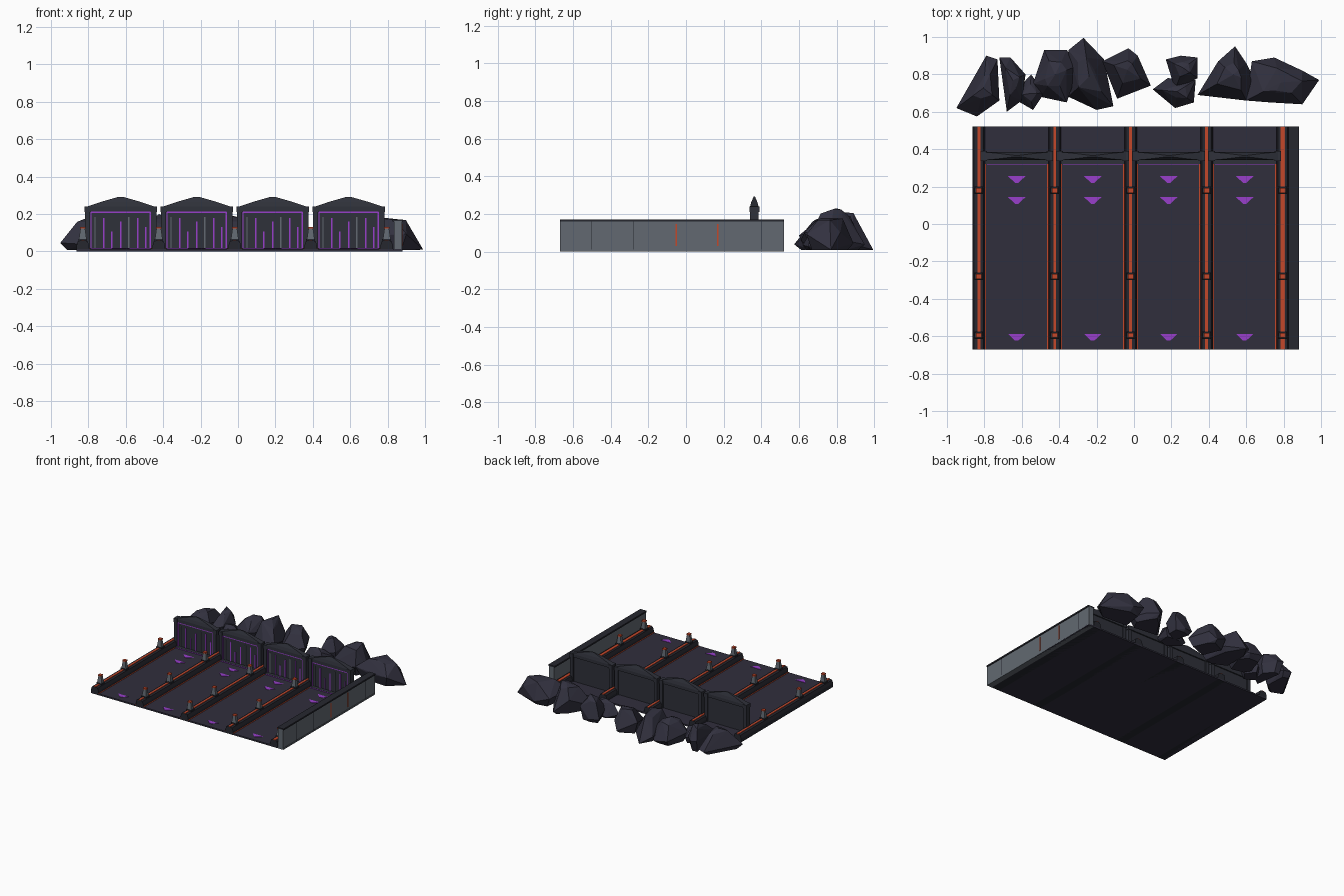
import bpy, bmesh, random
from mathutils import Vector

if "Cube" in bpy.data.objects:
    bpy.data.objects.remove(bpy.data.objects["Cube"])

random.seed(4)


def material(name, hex_code):
    lin = []
    for i in (0, 2, 4):
        c = int(hex_code[i:i + 2], 16) / 255
        lin.append(c / 12.92 if c <= 0.04045 else ((c + 0.055) / 1.055) ** 2.4)
    m = bpy.data.materials.new(name)
    m.diffuse_color = (*lin, 1)
    m.use_nodes = True
    m.node_tree.nodes["Principled BSDF"].inputs["Base Color"].default_value = m.diffuse_color
    return m


FLOOR = material("floor dark violet grey", "302e3c")
ROCK = material("rock charcoal", "32313f")
GATE = material("gate charcoal", "2f313a")
RAIL = material("rail near black", "26272f")
WALL = material("wall grey", "626971")
ORANGE = material("warning orange", "c4472a")
PURPLE = material("glow purple", "983fcb")


def finish(name, bm, mat):
    bmesh.ops.recalc_face_normals(bm, faces=bm.faces)
    me = bpy.data.meshes.new(name)
    bm.to_mesh(me)
    bm.free()
    me.materials.append(mat)
    ob = bpy.data.objects.new(name, me)
    bpy.context.collection.objects.link(ob)
    return ob


def box(name, x0, x1, y0, y1, z0, z1, mat, taper=1.0):
    bm = bmesh.new()
    bmesh.ops.create_cube(bm, size=1)
    c = Vector(((x0 + x1) / 2, (y0 + y1) / 2, (z0 + z1) / 2))
    for v in bm.verts:
        t = taper if v.co.z > 0 else 1
        v.co = c + Vector((v.co.x * (x1 - x0) * t, v.co.y * (y1 - y0) * t, v.co.z * (z1 - z0)))
    return finish(name, bm, mat)


def prism(name, profile, axis, a, b, mat):
    """Extrude a 2D profile: axis 'y' uses (x, z), axis 'z' uses (x, y)."""
    bm = bmesh.new()
    place = (lambda p: (p[0], a, p[1])) if axis == 'y' else (lambda p: (p[0], p[1], a))
    f = bm.faces.new([bm.verts.new(place(p)) for p in profile])
    ext = bmesh.ops.extrude_face_region(bm, geom=[f])
    shift = Vector((0, b - a, 0)) if axis == 'y' else Vector((0, 0, b - a))
    bmesh.ops.translate(bm, vec=shift, verts=[v for v in ext['geom'] if isinstance(v, bmesh.types.BMVert)])
    return finish(name, bm, mat)


def hull(name, points, mat):
    bm = bmesh.new()
    for p in points:
        bm.verts.new(p)
    r = bmesh.ops.convex_hull(bm, input=bm.verts)
    junk = {g for g in r['geom_interior'] + r['geom_unused'] if isinstance(g, bmesh.types.BMVert)}
    bmesh.ops.delete(bm, geom=list(junk), context='VERTS')
    return finish(name, bm, mat)


Y0, Y1, TOP, STEP = -0.67, 0.52, 0.012, 0.4063

# Floor slab
box("floor_slab", -0.86, 0.88, Y0, Y1, 0, TOP, FLOOR)

# Dividing rails with orange strips and tapered posts
for i in range(5):
    x = -0.83 + STEP * i
    half = [(0.034, 0), (0.034, 0.03), (0.026, 0.055), (0.017, 0.058)]
    prof = [(x + dx, z) for dx, z in half] + [(x - dx, z) for dx, z in reversed(half)]
    prism("divider_rail", prof, 'y', Y0, Y1, RAIL)
    w = 0.012 if i == 4 else 0.008
    box("rail_strip", x - w, x + w, Y0, Y1, 0.056, 0.062, ORANGE)
    for y in (0.18, -0.28, -0.595):
        box("post_foot", x - 0.024, x + 0.024, y - 0.02, y + 0.02, 0.05, 0.068, RAIL)
        box("post", x - 0.02, x + 0.02, y - 0.016, y + 0.016, 0.068, 0.125, WALL, 0.6)
        box("post_cap", x - 0.014, x + 0.014, y - 0.013, y + 0.013, 0.122, 0.132, ORANGE)

# Lanes and gates
for i in range(4):
    x = -0.627 + STEP * i
    for s in (-1, 1):
        e = x + s * 0.166
        box("lane_edge_line", e - 0.003, e + 0.003, Y0, 0.32, TOP, 0.015, ORANGE)
        # gate columns and capitals
        c = x + s * 0.177
        box("gate_column", c - 0.014, c + 0.014, 0.34, 0.385, TOP, 0.22, GATE)
        box("gate_capital", c - 0.017, c + 0.017, 0.337, 0.39, 0.21, 0.241, GATE)
        # glowing frame sides
        g = x + s * 0.158
        box("gate_frame_side", g - 0.003, g + 0.003, 0.344, 0.352, 0.015, 0.215, PURPLE)
    for y in (0.256, 0.144, -0.587):
        prism("lane_arrow", [(x - 0.047, y), (x + 0.047, y), (x + 0.008, y - 0.037), (x - 0.008, y - 0.037)],
              'z', TOP, 0.015, PURPLE)
    box("gate_panel", x - 0.17, x + 0.17, 0.35, 0.375, TOP, 0.22, GATE)
    box("gate_sill", x - 0.168, x + 0.168, 0.32, 0.35, TOP, 0.018, GATE)
    box("sill_light", x - 0.16, x + 0.16, 0.317, 0.321, 0.009, 0.017, PURPLE)
    box("gate_frame_top", x - 0.161, x + 0.161, 0.344, 0.352, 0.206, 0.216, PURPLE)
    # uneven glowing bars, with two dull ones
    for dx, h in ((-0.09, 0.18), (-0.048, 0.107), (0, 0.16), (0.091, 0.18), (0.134, 0.13)):
        box("gate_bar", x + dx - 0.004, x + dx + 0.004, 0.346, 0.352, 0.018, h, PURPLE)
    for dx in (-0.138, 0.043):
        box("gate_dull_bar", x + dx - 0.003, x + dx + 0.003, 0.346, 0.352, 0.018, 0.185, WALL)
    # pointed lintel
    sect = ((0.18, 0.022, 0.214), (0.18, 0.022, 0.24), (0.11, 0.016, 0.264), (0.012, 0.004, 0.292))
    hull("gate_lintel", [(x + sx * dx, 0.363 + sy * dy, z) for dx, dy, z in sect
                         for sx in (-1, 1) for sy in (-1, 1)], GATE)

# Side wall with coping and outer strips
box("side_wall", 0.833, 0.877, Y0, Y1, TOP * 0.5, 0.162, WALL)
box("wall_skirt", 0.833, 0.88, Y0, Y1, 0, 0.012, WALL)
box("wall_coping", 0.826, 0.883, Y0, Y1, 0.16, 0.172, RAIL)
for y, m in ((-0.053, ORANGE), (0.17, ORANGE)):
    box("wall_strip", 0.875, 0.88, y - 0.004, y + 0.004, 0.03, 0.148, m)
for y in (-0.5, -0.28, 0.4):
    box("wall_seam", 0.875, 0.878, y - 0.0015, y + 0.0015, 0.012, 0.16, RAIL)

# Boulders: height, then plan outline
rocks = [
    (0.18, [(-.95, .62), (-.84, .575), (-.72, .66), (-.73, .88), (-.79, .90)]),
    (0.19, [(-.72, .89), (-.66, .89), (-.58, .80), (-.60, .66), (-.68, .60)]),
    (0.12, [(-.66, .68), (-.55, .80), (-.48, .70), (-.54, .61)]),
    (0.20, [(-.54, .75), (-.48, .93), (-.36, .93), (-.29, .85), (-.36, .65), (-.50, .68)]),
    (0.21, [(-.35, .93), (-.27, .995), (-.16, .88), (-.11, .63), (-.20, .61), (-.35, .68)]),
    (0.19, [(-.17, .87), (-.03, .94), (.02, .90), (.09, .74), (-.09, .67)]),
    (0.14, [(.10, .72), (.18, .78), (.33, .77), (.32, .65), (.22, .62)]),
    (0.20, [(.17, .88), (.25, .90), (.34, .89), (.34, .78), (.22, .72)]),
    (0.23, [(.34, .69), (.45, .87), (.54, .95), (.60, .86), (.65, .76), (.60, .66)]),
    (0.18, [(.60, .66), (.63, .87), (.75, .89), (.90, .82), (.99, .77), (.90, .64), (.73, .65)]),
]
for h, outline in rocks:
    cx = sum(p[0] for p in outline) / len(outline)
    cy = sum(p[1] for p in outline) / len(outline)
    pts = []
    for px, py in outline:
        rim = 0.01 if px > 0.95 or py > 0.96 else h * random.uniform(0.15, 0.6)
        pts.append((px, py, rim))
        for k, z in ((0.75, 0.008), (random.uniform(0.35, 0.6), h * random.uniform(0.8, 1.0))):
            pts.append((cx + (px - cx) * k, cy + (py - cy) * k, z))
    pts.append((cx, cy, h))
    hull("boulder", pts, ROCK)
